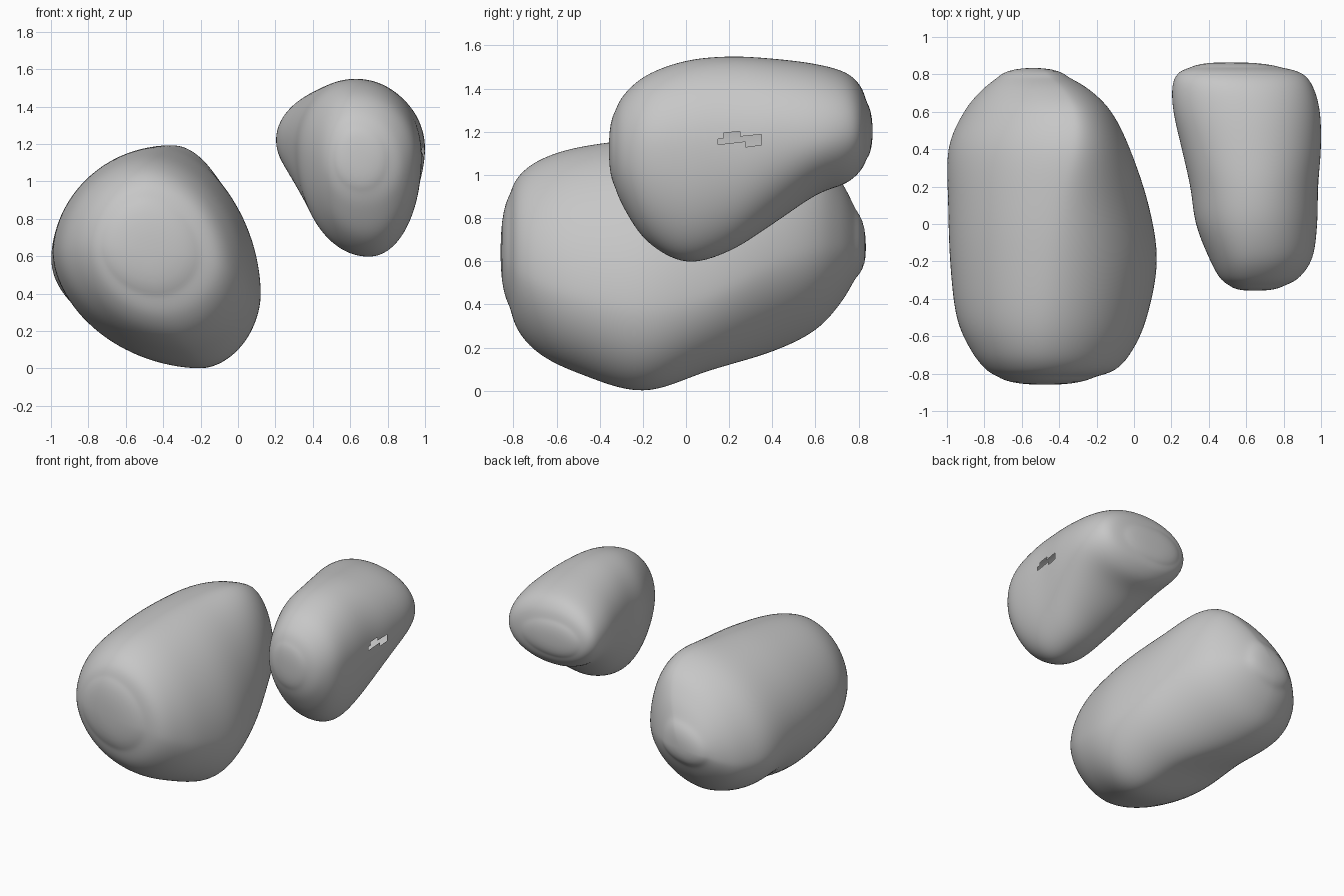
import bpy, bmesh, math
from mathutils import Vector

if "Cube" in bpy.data.objects:
    bpy.data.objects.remove(bpy.data.objects["Cube"])

SEGMENTS, STEPS, DOME = 112, 8, 5

stone = bpy.data.materials.new("stone_grey")
stone.diffuse_color = (0.57, 0.57, 0.57, 1)
stone.use_nodes = True
stone.node_tree.nodes["Principled BSDF"].inputs["Base Color"].default_value = stone.diffuse_color


def blend(a, b, c, d, t):
    """Smooth interpolation between stations b and c."""
    return [0.5 * (2*q + (r-p)*t + (2*p-5*q+4*r-s)*t*t + (3*q-p-3*r+s)*t**3)
            for p, q, r, s in zip(a, b, c, d)]


def section(station, power):
    """Closed outline through its right, top, left and bottom extremes."""
    y, tx, tz, rx, rz, bx, bz, lx, lz = station
    points = []
    for i in range(SEGMENTS):
        a = 2 * math.pi * i / SEGMENTS
        c, s = math.cos(a), math.sin(a)
        mx = tx if s >= 0 else bx
        mz = rz if c >= 0 else lz
        u, v = abs(c) ** (2 / power), abs(s) ** (2 / power)
        points.append(Vector((mx + u * ((rx if c >= 0 else lx) - mx), y,
                              mz + v * ((tz if s >= 0 else bz) - mz))))
    return points


def dome(ring, tip):
    """Shrinking outlines that round an end off towards its tip."""
    rings = []
    for k in range(1, DOME):
        a = math.pi / 2 * k / DOME
        rings.append([Vector((tip.x + (p.x - tip.x) * math.cos(a),
                              p.y + (tip.y - p.y) * math.sin(a),
                              tip.z + (p.z - tip.z) * math.cos(a))) for p in ring])
    return rings


def rock(name, power, stations, front_tip, back_tip, tear=None):
    front_tip, back_tip = Vector(front_tip), Vector(back_tip)
    rows = []
    n = len(stations)
    for i in range(n - 1):
        four = [stations[max(0, min(n - 1, i + k))] for k in (-1, 0, 1, 2)]
        rows += [blend(*four, t / STEPS) for t in range(STEPS)]
    rows.append(stations[-1])
    outlines = [section(r, power) for r in rows]
    outlines = (dome(outlines[0], front_tip)[::-1] + outlines
                + dome(outlines[-1], back_tip))
    bm = bmesh.new()
    rings = [[bm.verts.new(p) for p in o] for o in outlines]
    for a, b in zip(rings, rings[1:]):
        for i in range(SEGMENTS):
            j = (i + 1) % SEGMENTS
            bm.faces.new((a[i], a[j], b[j], b[i]))
    for ring, tip in ((rings[0], front_tip), (rings[-1], back_tip)):
        v = bm.verts.new(tip)
        for i in range(SEGMENTS):
            bm.faces.new((ring[i], ring[(i + 1) % SEGMENTS], v))
    for _ in range(8):
        bmesh.ops.smooth_vert(bm, verts=bm.verts, factor=0.5,
                              use_axis_x=True, use_axis_y=True, use_axis_z=True)
    bmesh.ops.recalc_face_normals(bm, faces=bm.faces)
    # small open tear in the right side
    if tear:
        ty, tz, ry, rz = tear
        holes = []
        for f in bm.faces:
            c = f.calc_center_median()
            if f.normal.x > 0.5 and ((c.y-ty)/ry)**2 + ((c.z-tz)/rz)**2 < 1:
                holes.append(f)
        bmesh.ops.delete(bm, geom=holes, context='FACES')
    mesh = bpy.data.meshes.new(name)
    bm.to_mesh(mesh)
    bm.free()
    mesh.materials.append(stone)
    mesh.shade_smooth()
    bpy.context.collection.objects.link(bpy.data.objects.new(name, mesh))


# station: y, top x z, right x z, bottom x z, left x z
rock("large_rock", 1.88, [
    (-.82, -.50, .90, -.22, .60, -.43, .40, -.72, .65),
    (-.78, -.48, .99, -.10, .56, -.40, .28, -.79, .65),
    (-.68, -.48, 1.07, -.01, .51, -.35, .17, -.87, .64),
    (-.50, -.47, 1.13, .07, .45, -.28, .08, -.95, .62),
    (-.20, -.44, 1.17, .125, .40, -.20, -.005, -.985, .62),
    (.10, -.40, 1.19, .08, .45, -.27, .09, -.995, .61),
    (.40, -.33, 1.19, -.02, .60, -.46, .18, -.995, .57),
    (.60, -.33, 1.11, -.12, .66, -.55, .28, -.91, .56),
    (.72, -.39, .97, -.24, .67, -.57, .41, -.81, .59),
    (.79, -.46, .83, -.36, .66, -.57, .53, -.72, .63),
], (-.48, -.865, .64), (-.54, .84, .66))

rock("small_rock", 2.06, [
    (-.335, .63, 1.28, .79, 1.12, .66, .96, .52, 1.12),
    (-.29, .63, 1.37, .88, 1.10, .67, .85, .46, 1.12),
    (-.18, .63, 1.465, .955, 1.12, .69, .69, .40, 1.12),
    (.00, .63, 1.53, .98, 1.13, .70, .595, .33, 1.15),
    (.20, .63, 1.55, .985, 1.15, .69, .645, .30, 1.18),
    (.40, .62, 1.54, 1.00, 1.17, .65, .77, .255, 1.20),
    (.60, .60, 1.515, .995, 1.18, .60, .905, .21, 1.22),
    (.74, .56, 1.475, .955, 1.20, .58, .96, .205, 1.22),
    (.81, .53, 1.41, .89, 1.20, .55, 1.02, .24, 1.22),
    (.84, .51, 1.33, .77, 1.20, .52, 1.08, .31, 1.21),
], (.64, -.36, 1.12), (.50, .868, 1.2), tear=(.26, 1.165, .115, .024))
